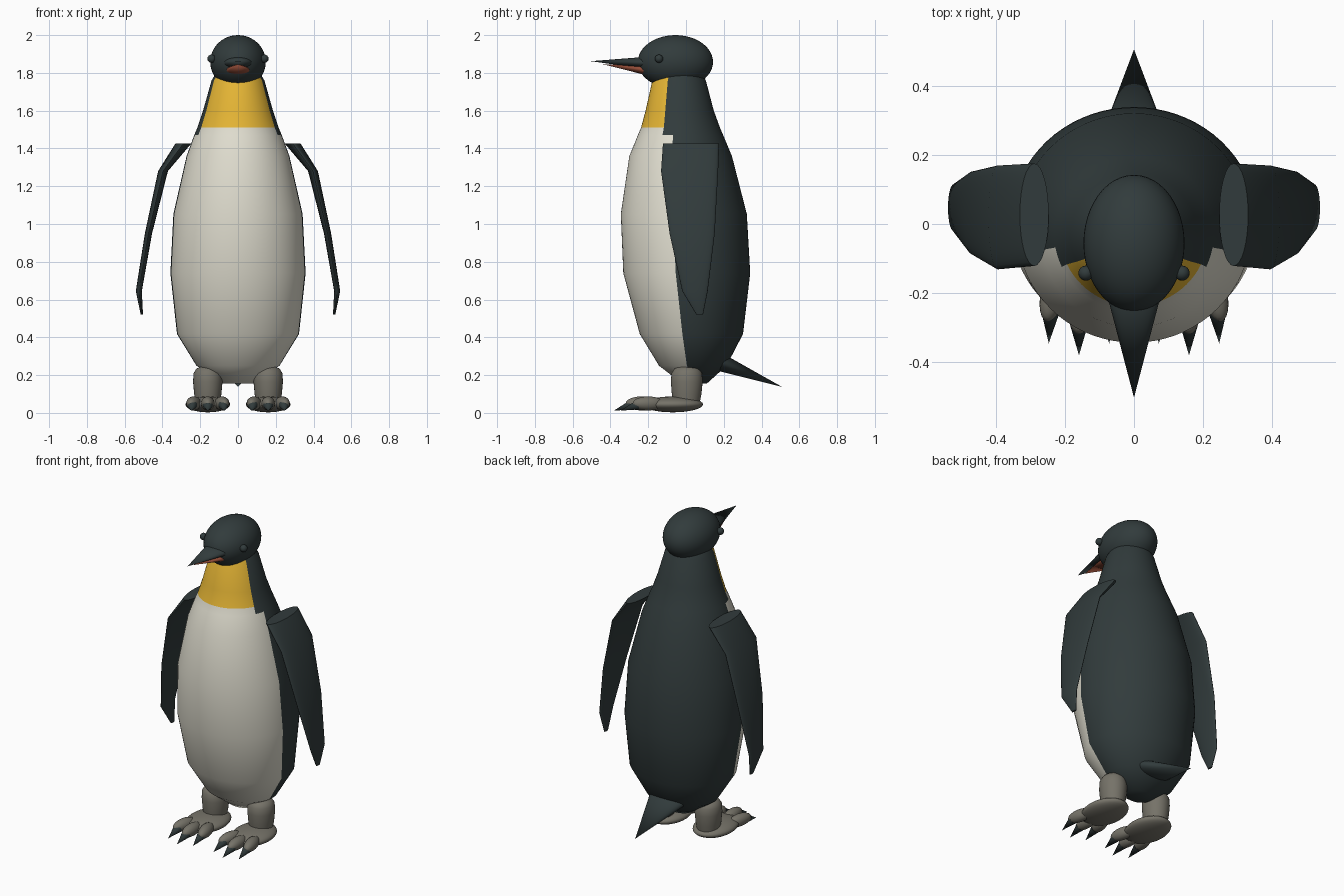
import bpy, bmesh, math
from mathutils import Vector, Matrix

if "Cube" in bpy.data.objects:
    bpy.data.objects.remove(bpy.data.objects["Cube"])


def material(name, color):
    m = bpy.data.materials.new(name)
    m.diffuse_color = (*color, 1)
    m.use_nodes = True
    m.node_tree.nodes["Principled BSDF"].inputs["Base Color"].default_value = m.diffuse_color
    return m


DARK = material("dark slate", (0.031, 0.044, 0.045))
WHITE = material("warm white", (0.74, 0.72, 0.62))
YELLOW = material("golden yellow", (0.78, 0.46, 0.035))
GREY = material("foot grey", (0.18, 0.17, 0.14))
RED = material("rust red", (0.30, 0.075, 0.04))


def finish(bm, name, mats, angle=45):
    bmesh.ops.recalc_face_normals(bm, faces=bm.faces)
    mesh = bpy.data.meshes.new(name)
    bm.to_mesh(mesh)
    bm.free()
    obj = bpy.data.objects.new(name, mesh)
    bpy.context.collection.objects.link(obj)
    for m in mats:
        mesh.materials.append(m)
    bpy.ops.object.select_all(action='DESELECT')
    obj.select_set(True)
    bpy.context.view_layer.objects.active = obj
    bpy.ops.object.shade_smooth_by_angle(angle=math.radians(angle))
    return obj


def loft(name, rings, mats, segs=32, rule=None, angle=45):
    """Skin horizontal ellipses given as (z, centre x, half x, low y, high y)."""
    bm = bmesh.new()
    loops = []
    for z, cx, rx, y0, y1 in rings:
        cy, ry = (y0 + y1) / 2, (y1 - y0) / 2
        loops.append([bm.verts.new((cx + rx * math.cos(t), cy + ry * math.sin(t), z))
                      for t in (2 * math.pi * i / segs for i in range(segs))])
    for k in range(len(loops) - 1):
        a, b = loops[k], loops[k + 1]
        for i in range(segs):
            j = (i + 1) % segs
            f = bm.faces.new((a[i], a[j], b[j], b[i]))
            if rule:
                f.material_index = rule((rings[k][0] + rings[k + 1][0]) / 2,
                                        math.sin(2 * math.pi * (i + 0.5) / segs))
    bm.faces.new(loops[0])
    bm.faces.new(loops[-1])
    return finish(bm, name, mats, angle)


def ellipsoid(name, centre, radii, mat, turn=0, segs=32):
    bm = bmesh.new()
    bmesh.ops.create_uvsphere(bm, u_segments=segs, v_segments=segs // 2, radius=1)
    mtx = Matrix.Translation(centre) @ Matrix.Rotation(turn, 4, 'Z') @ Matrix.Diagonal((*radii, 1))
    bmesh.ops.transform(bm, matrix=mtx, verts=bm.verts)
    return finish(bm, name, [mat], 60)


def spike(name, base, tip, half_width, half_height, mat, segs=24):
    """Flattened cone from base to tip."""
    base, tip = Vector(base), Vector(tip)
    d = (tip - base).normalized()
    side = d.cross(Vector((0, 0, 1))).normalized()
    up = side.cross(d)
    bm = bmesh.new()
    ring = [bm.verts.new(base + side * half_width * math.cos(t) + up * half_height * math.sin(t))
            for t in (2 * math.pi * i / segs for i in range(segs))]
    end = bm.verts.new(tip)
    for i in range(segs):
        bm.faces.new((ring[i], ring[(i + 1) % segs], end))
    bm.faces.new(ring)
    return finish(bm, name, [mat], 60)


# Body: dark back, white belly, yellow throat
def body_colour(z, s):
    limit = 26 if z > 1.47 else 10
    if s > -math.sin(math.radians(limit)):
        return 0
    return 2 if z > 1.51 else 1


loft("body", [
    (0.155, 0, 0.08, -0.02, 0.11),
    (0.25, 0, 0.22, -0.143, 0.215),
    (0.418, 0, 0.323, -0.245, 0.302),
    (0.74, 0, 0.358, -0.332, 0.34),
    (1.053, 0, 0.342, -0.345, 0.322),
    (1.36, 0, 0.272, -0.30, 0.243),
    (1.47, 0, 0.232, -0.255, 0.197),
    (1.51, 0, 0.215, -0.238, 0.18),
    (1.60, 0, 0.185, -0.214, 0.147),
    (1.76, 0, 0.14, -0.178, 0.105),
    (1.80, 0, 0.115, -0.155, 0.08),
], [DARK, WHITE, YELLOW], segs=72, rule=body_colour)

# Head and beak
ellipsoid("head", (0, -0.056, 1.858), (0.147, 0.199, 0.142), DARK, segs=48)
spike("upper_beak", (0, -0.2, 1.853), (0, -0.505, 1.862), 0.08, 0.033, DARK)
spike("lower_beak", (0, -0.2, 1.813), (0, -0.44, 1.846), 0.068, 0.027, RED)

# Tail
spike("tail", (0, 0.15, 0.28), (0, 0.508, 0.138), 0.135, 0.052, DARK)

for s, side in ((-1, "left"), (1, "right")):
    ellipsoid(f"{side}_eye", (s * 0.14, -0.143, 1.875), (0.022, 0.022, 0.022), DARK, segs=16)

    # Flipper
    loft(f"{side}_flipper", [
        (0.52, s * 0.509, 0.006, 0.055, 0.09),
        (0.645, s * 0.525, 0.016, -0.02, 0.115),
        (0.95, s * 0.474, 0.019, -0.087, 0.152),
        (1.28, s * 0.397, 0.026, -0.132, 0.17),
        (1.425, s * 0.29, 0.042, -0.122, 0.176),
    ], [DARK], angle=50)

    # Leg
    x = s * 0.16
    loft(f"{side}_leg", [
        (0.04, x, 0.062, -0.065, 0.07),
        (0.10, x, 0.072, -0.075, 0.082),
        (0.165, x, 0.078, -0.08, 0.088),
        (0.21, x, 0.075, -0.077, 0.085),
        (0.235, x, 0.06, -0.06, 0.07),
        (0.247, x, 0.03, -0.03, 0.04),
    ], [GREY], angle=60)

    # Foot with three fanned toes and claws
    ellipsoid(f"{side}_foot", (x, -0.07, 0.045), (0.118, 0.16, 0.042), GREY)
    for k, toe in ((-1, "inner"), (0, "middle"), (1, "outer")):
        fan = s * k
        reach = 0 if k else 0.035
        ellipsoid(f"{side}_{toe}_toe", (x + fan * 0.075, -0.2 - reach, 0.05),
                  (0.036, 0.085, 0.037), GREY, turn=fan * 0.22, segs=24)
        spike(f"{side}_{toe}_claw", (x + fan * 0.083, -0.255 - reach, 0.042),
              (x + fan * 0.088, -0.347 - reach, 0.012), 0.027, 0.025, DARK, segs=16)
